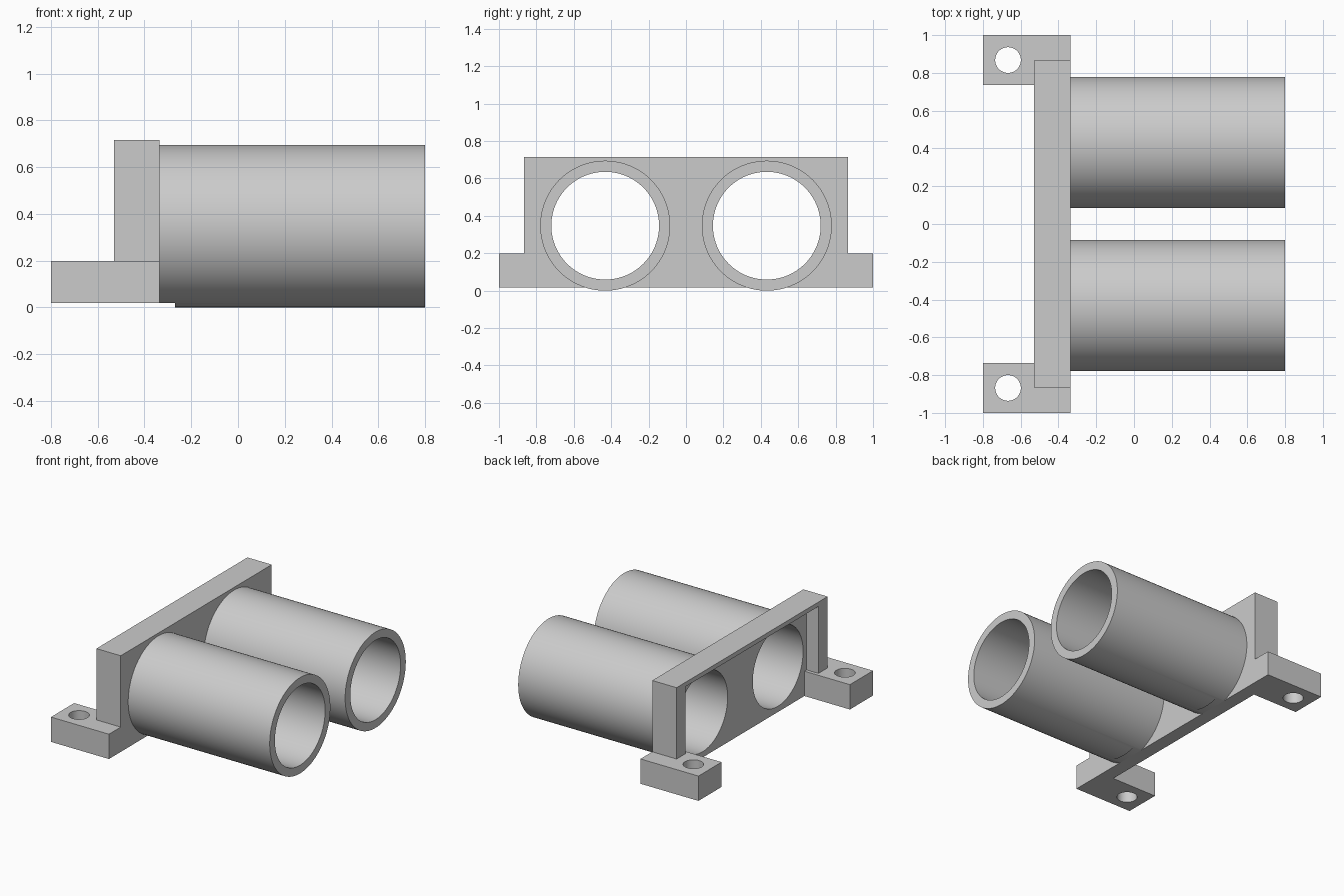
import bpy
import bmesh
import math
from mathutils import Matrix, Vector

cube = bpy.data.objects.get("Cube")
if cube:
    bpy.data.objects.remove(cube, do_unlink=True)

grey = bpy.data.materials.new("light_grey")
grey.use_nodes = True
colour = (0.6, 0.6, 0.6, 1)
grey.diffuse_color = colour
grey.node_tree.nodes["Principled BSDF"].inputs["Base Color"].default_value = colour

# Main dimensions
BACK, FRONT, WALL, TUBE_END = -0.53, -0.335, -0.435, 0.8
BASE, TOP = 0.018, 0.715
TUBE_Y, TUBE_Z, OUTER, INNER = 0.432, 0.3475, 0.3475, 0.288


def make(name, bm):
    mesh = bpy.data.meshes.new(name)
    bm.to_mesh(mesh)
    bm.free()
    mesh.materials.append(grey)
    obj = bpy.data.objects.new(name, mesh)
    bpy.context.collection.objects.link(obj)
    return obj


def box(name, low, high):
    low, high = Vector(low), Vector(high)
    bm = bmesh.new()
    bmesh.ops.create_cube(bm, size=1)
    bmesh.ops.scale(bm, vec=high - low, verts=bm.verts)
    bmesh.ops.translate(bm, vec=(low + high) / 2, verts=bm.verts)
    return make(name, bm)


def cylinder(name, centre, radius, length, along_x=True, sides=96):
    bm = bmesh.new()
    turn = Matrix.Rotation(math.pi / 2, 4, "Y") if along_x else Matrix()
    bmesh.ops.create_cone(bm, cap_ends=True, segments=sides, radius1=radius,
                          radius2=radius, depth=length,
                          matrix=Matrix.Translation(centre) @ turn)
    return make(name, bm)


def combine(target, tool, operation="DIFFERENCE"):
    mod = target.modifiers.new("combine", "BOOLEAN")
    mod.operation = operation
    mod.solver = "EXACT"
    mod.object = tool
    bpy.context.view_layer.objects.active = target
    bpy.ops.object.modifier_apply(modifier=mod.name)
    bpy.data.objects.remove(tool, do_unlink=True)


def smooth(obj):
    bpy.ops.object.select_all(action="DESELECT")
    obj.select_set(True)
    bpy.context.view_layer.objects.active = obj
    bpy.ops.object.shade_smooth_by_angle(angle=math.radians(30))


# Upright bracket, hollowed from behind and open at the bottom
bracket = box("mounting_bracket", (BACK, -0.865, BASE), (FRONT, 0.865, TOP))
combine(bracket, box("recess", (-0.7, -0.76, -0.2), (WALL, 0.76, 0.683)))

# Feet with screw holes, one at each end
for side in (-1, 1):
    ys = sorted((side * 0.735, side))
    combine(bracket, box("foot", (-0.8, ys[0], BASE), (FRONT, ys[1], 0.198)), "UNION")
    combine(bracket, cylinder("screw_hole", (-0.667, side * 0.868, 0.1),
                              0.068, 0.5, False, 48))

# Open tubes with matching bores through the bracket wall
for side, label in ((-1, "right"), (1, "left")):
    centre = Vector(((FRONT + TUBE_END) / 2, side * TUBE_Y, TUBE_Z))
    combine(bracket, cylinder("wall_bore", (WALL, side * TUBE_Y, TUBE_Z), INNER, 0.5))
    tube = cylinder(label + "_tube", centre, OUTER, TUBE_END - FRONT)
    combine(tube, cylinder("tube_bore", centre, INNER, 2))
    # Flat relief under the root of the tube
    combine(tube, box("relief", (-0.6, side * TUBE_Y - 0.3, -0.2),
                      (-0.27, side * TUBE_Y + 0.3, BASE)))
    smooth(tube)
smooth(bracket)
